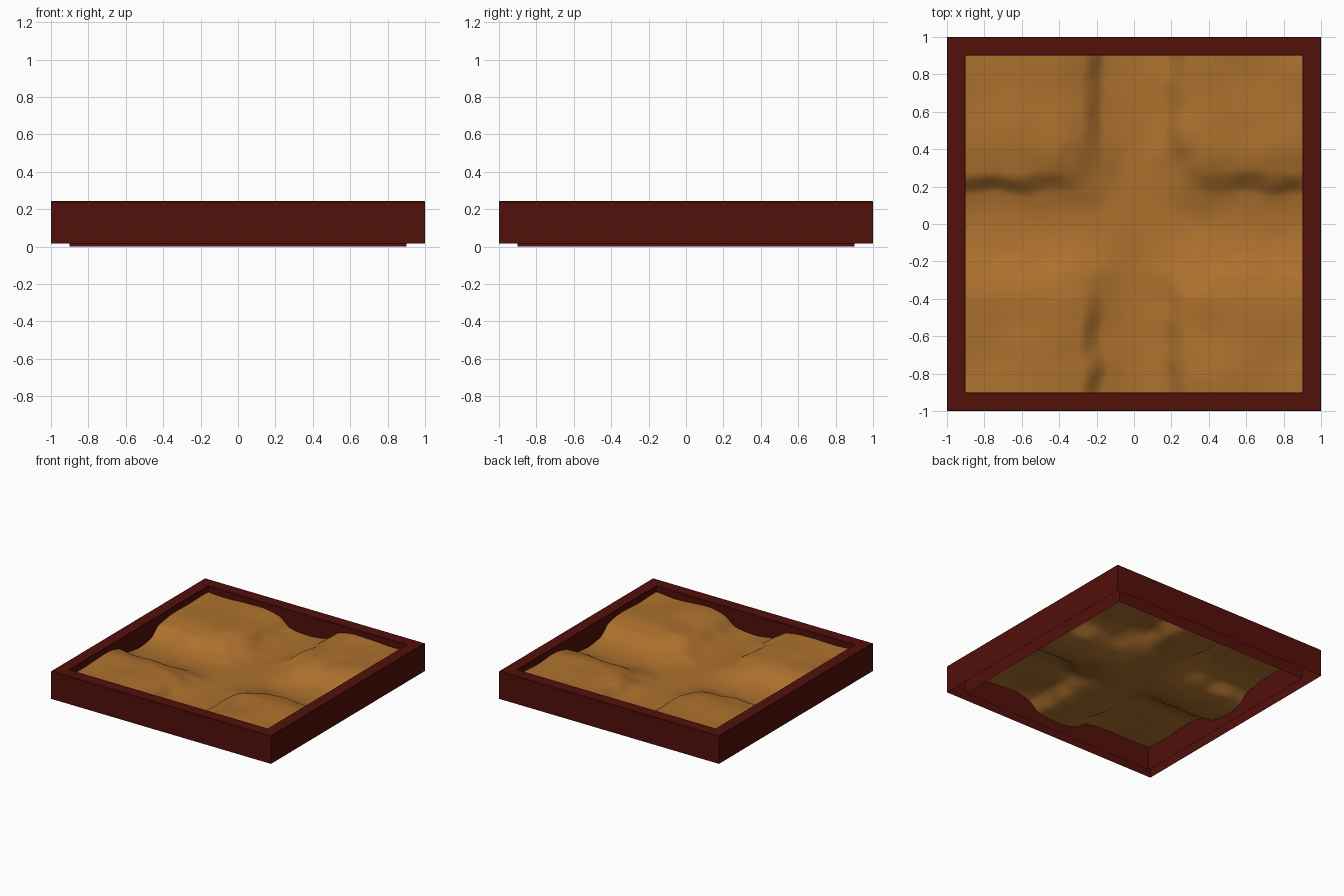
import bpy, bmesh
from mathutils import Vector, noise

if "Cube" in bpy.data.objects:
    bpy.data.objects.remove(bpy.data.objects["Cube"])


def material(name, rgb):
    m = bpy.data.materials.new(name)
    m.diffuse_color = (*rgb, 1)
    m.use_nodes = True
    m.node_tree.nodes["Principled BSDF"].inputs["Base Color"].default_value = m.diffuse_color
    return m


def new_object(name, bm, mat):
    me = bpy.data.meshes.new(name)
    bm.to_mesh(me)
    bm.free()
    ob = bpy.data.objects.new(name, me)
    bpy.context.collection.objects.link(ob)
    me.materials.append(mat)
    return ob


def smoothstep(t):
    t = min(max(t, 0.0), 1.0)
    return t * t * (3 - 2 * t)


wood = material("dark_red_wood", (0.085, 0.005, 0.003))
sand = material("sand", (0.42, 0.165, 0.027))

# Square frame, open underneath: outer wall, top rim and a slightly deeper inner wall
bm = bmesh.new()
section = [(1.0, 0.015), (1.0, 0.239), (0.996, 0.243), (0.904, 0.243), (0.9, 0.239), (0.9, 0.0)]
corners = [(-1, -1), (1, -1), (1, 1), (-1, 1)]
rings = [[bm.verts.new((sx * r, sy * r, z)) for r, z in section] for sx, sy in corners]
for i in range(4):
    a, b = rings[i], rings[(i + 1) % 4]
    for j in range(len(section) - 1):
        bm.faces.new((a[j], b[j], b[j + 1], a[j + 1]))
new_object("frame", bm, wood)


# Sand sheet: four corner plateaus parted by a shallow cross-shaped valley
def bank(across, along):
    """Rise from valley floor to plateau; steeper towards the frame."""
    steep = smoothstep((along - 0.25) / 0.35)
    broad = smoothstep((across - 0.22) / 0.42 + 0.5)
    sharp = smoothstep((across - 0.22) / 0.12 + 0.5)
    return broad + 0.4 * steep * (sharp - broad)


def sand_height(x, y):
    wobble = 0.03 * noise.noise(Vector((x * 6, y * 6, 3)))
    ax, ay = abs(x) + wobble, abs(y) + wobble
    rise = bank(ax, ay) * bank(ay, ax)
    lumps = 0.016 * noise.noise(Vector((x * 3.5, y * 3.5, 8)))
    return 0.078 + rise * 0.114 + lumps * (0.3 + 0.7 * rise)


bm = bmesh.new()
bmesh.ops.create_grid(bm, x_segments=120, y_segments=120, size=0.9)
for v in bm.verts:
    v.co.z = sand_height(v.co.x, v.co.y)
for f in bm.faces:
    f.smooth = True
new_object("sand_terrain", bm, sand)
